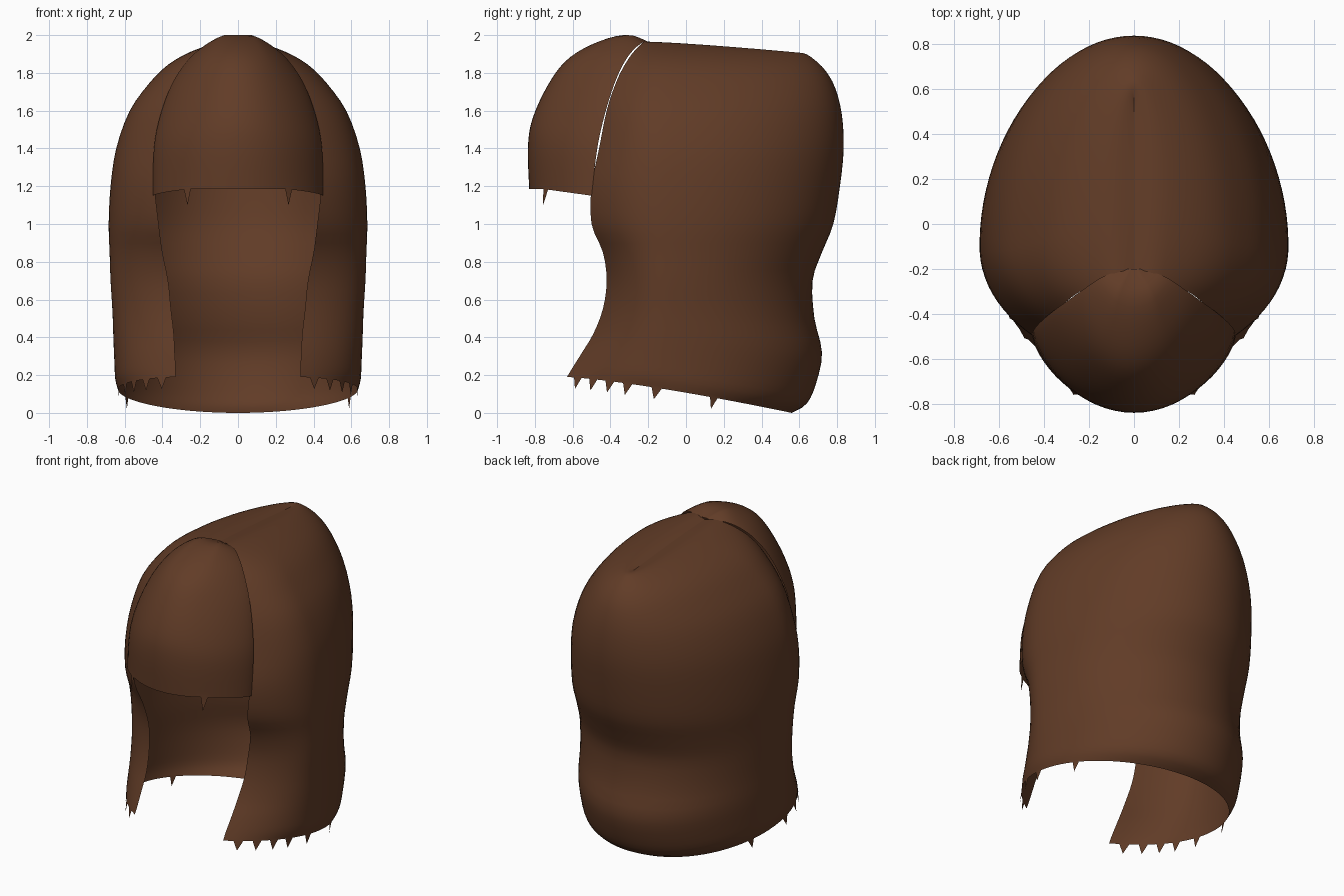
import bpy, bmesh, math
from mathutils import Vector

cube = bpy.data.objects.get("Cube")
if cube:
    bpy.data.objects.remove(cube)

brown = bpy.data.materials.new("brown_hair")
brown.use_nodes = True
colour = (0.12, 0.045, 0.02, 1)
brown.diffuse_color = colour
bsdf = brown.node_tree.nodes["Principled BSDF"]
bsdf.inputs["Base Color"].default_value = colour
bsdf.inputs["Roughness"].default_value = 0.8


def smooth_rows(keys, steps):
    """Catmull-Rom interpolation through rows of profile values."""
    rows = []
    last = len(keys) - 1
    for i in range(last):
        quad = [keys[max(0, min(last, i + k))] for k in (-1, 0, 1, 2)]
        for s in range(steps):
            t = s / steps
            rows.append([b + t / 2 * (c - a + t * (2*a - 5*b + 4*c - d + t * (3*(b - c) + d - a)))
                         for a, b, c, d in zip(*quad)])
    rows.append(list(keys[-1]))
    return rows


def loft(name, rows, section, columns, is_tuft, tuft_length):
    """Skin the sections and hang pointed tufts from the bottom edge."""
    bm = bmesh.new()
    grid = [[bm.verts.new(section(row, 2 * c / columns - 1)) for c in range(columns + 1)]
            for row in rows]
    for low, high in zip(grid, grid[1:]):
        for c in range(columns):
            bm.faces.new((low[c], high[c], high[c + 1], low[c + 1]))
    edge = grid[0]
    for a, b in zip(edge, edge[1:]):
        if is_tuft(a.co, b.co):
            tip = bm.verts.new((a.co + b.co) / 2 - Vector((0, 0.015, tuft_length)))
            bm.faces.new((a, b, tip))
    bmesh.ops.dissolve_degenerate(bm, dist=1e-5, edges=bm.edges[:])
    mesh = bpy.data.meshes.new(name)
    bm.to_mesh(mesh)
    bm.free()
    mesh.materials.append(brown)
    obj = bpy.data.objects.new(name, mesh)
    bpy.context.collection.objects.link(obj)
    bpy.ops.object.select_all(action='DESELECT')
    obj.select_set(True)
    bpy.context.view_layer.objects.active = obj
    bpy.ops.object.shade_smooth_by_angle(angle=math.radians(50))
    return obj


# Long hair: front z, back z, half width, front edge x, front edge y, back y, widest y
long_keys = [
    (.19, .00, .635, .33, -.63, .56, -.1),
    (.24, .05, .65, .33, -.60, .64, -.1),
    (.32, .16, .655, .335, -.55, .69, -.1),
    (.42, .32, .66, .34, -.49, .72, -.1),
    (.55, .50, .665, .355, -.44, .68, -.1),
    (.70, .70, .675, .37, -.42, .67, -.1),
    (.85, .85, .68, .40, -.44, .72, -.1),
    (1.0, 1.0, .685, .42, -.50, .78, -.1),
    (1.2, 1.2, .675, .44, -.50, .815, -.1),
    (1.4, 1.4, .645, .43, -.46, .835, -.1),
    (1.6, 1.58, .575, .39, -.42, .825, -.1),
    (1.75, 1.72, .47, .33, -.37, .79, -.08),
    (1.85, 1.81, .37, .27, -.32, .74, -.05),
    (1.92, 1.87, .25, .19, -.27, .68, 0),
    (1.965, 1.905, .11, .09, -.22, .62, .1),
    (1.955, 1.90, 0, 0, -.2, .55, .1),
]


def long_section(row, u):
    zf, zb, w, xf, yf, back, mid = row
    side = 1 if u > 0 else -1
    a = abs(u)
    split = 0.68
    if a < split:                       # elliptical back
        angle = a / split * math.pi / 2
        x, y = w * math.sin(angle), mid + (back - mid) * math.cos(angle)
    else:                               # side curving in to the front edge
        t = (a - split) / (1 - split)
        bend = mid + (yf - mid) * 0.6
        x = w * (1 - t * t) + xf * t * t
        y = mid * (1 - t)**2 + 2 * bend * t * (1 - t) + yf * t * t
    f = max(0, min(1, (y - yf) / (back - yf)))**1.3
    return Vector((side * x, y, zf + (zb - zf) * f))


tuft_places = (-.58, -.5, -.4, -.31, -.16, .13)
loft("long_hair", smooth_rows(long_keys, 3), long_section, 72,
     lambda a, b: any(min(a.y, b.y) <= y < max(a.y, b.y) for y in tuft_places), .06)

# Fringe: centre y, centre z, side x, side y, side z
fringe_keys = [
    (-.83, 1.185, .45, -.50, 1.15),
    (-.837, 1.40, .445, -.47, 1.40),
    (-.815, 1.55, .41, -.43, 1.58),
    (-.74, 1.72, .35, -.38, 1.74),
    (-.64, 1.86, .28, -.33, 1.85),
    (-.50, 1.95, .21, -.28, 1.92),
    (-.33, 2.0, .13, -.23, 1.96),
    (-.20, 1.965, .03, -.2, 1.96),
]


def fringe_section(row, u):
    cy, cz, sx, sy, sz = row
    angle = -u * math.pi / 2
    f = max(0, math.cos(angle))**1.4
    return Vector((sx * math.sin(angle), sy + (cy - sy) * f, sz + (cz - sz) * min(1, f * 1.3)))


loft("fringe", smooth_rows(fringe_keys, 4), fringe_section, 32,
     lambda a, b: min(abs(a.x), abs(b.x)) <= .28 < max(abs(a.x), abs(b.x)), .085)
